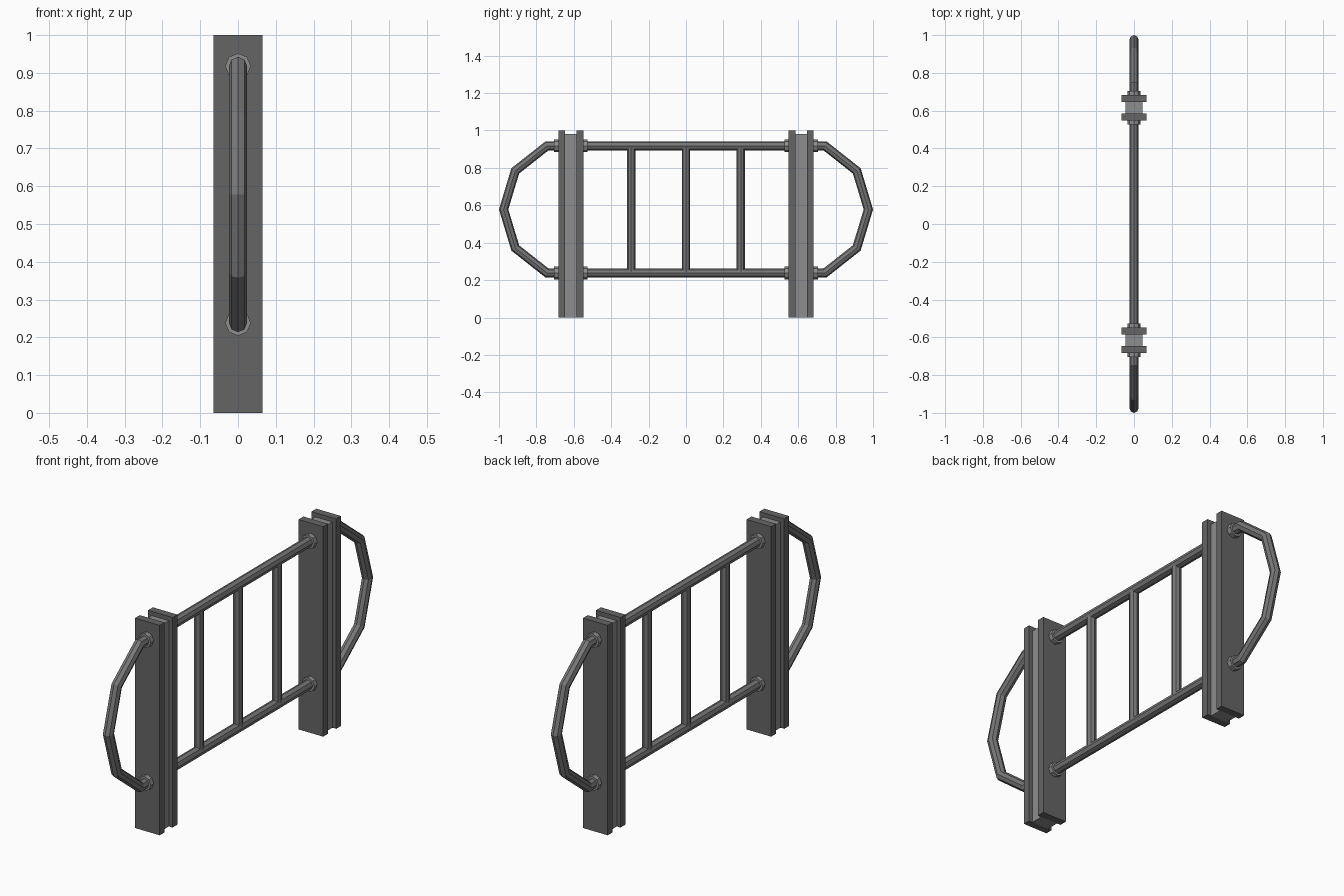
import bpy, bmesh, math
from mathutils import Vector, Matrix

if "Cube" in bpy.data.objects:
    bpy.data.objects.remove(bpy.data.objects["Cube"])


def material(name, v):
    m = bpy.data.materials.new(name)
    m.diffuse_color = (v, v, v, 1)
    m.use_nodes = True
    m.node_tree.nodes["Principled BSDF"].inputs["Base Color"].default_value = m.diffuse_color
    return m


DARK = material("dark grey steel", 0.13)
TUBE = material("mid grey steel", 0.185)
LIGHT = material("light grey steel", 0.27)


def finish(bm, name, mat):
    bmesh.ops.recalc_face_normals(bm, faces=bm.faces[:])
    me = bpy.data.meshes.new(name)
    bm.to_mesh(me)
    bm.free()
    me.materials.append(mat)
    ob = bpy.data.objects.new(name, me)
    bpy.context.collection.objects.link(ob)
    return ob


def box(name, mat, lo, hi):
    lo, hi = Vector(lo), Vector(hi)
    bm = bmesh.new()
    bmesh.ops.create_cube(bm, size=1, matrix=Matrix.Translation((lo + hi) / 2)
                          @ Matrix.Diagonal((*(hi - lo), 1)))
    return finish(bm, name, mat)


def rod(name, mat, a, b, r, sides=8):
    a, b = Vector(a), Vector(b)
    bm = bmesh.new()
    rot = Matrix.Rotation(math.pi / 2, 4, 'X') if abs((b - a).y) > 1e-6 else Matrix()
    bmesh.ops.create_cone(bm, cap_ends=True, segments=sides, radius1=r, radius2=r,
                          depth=(b - a).length,
                          matrix=Matrix.Translation((a + b) / 2) @ rot)
    return finish(bm, name, mat)


def loop_tube(name, mat, pts, r, sides=8):
    """Mitred tube around a closed path in the y-z plane."""
    bm = bmesh.new()
    rings, n = [], len(pts)
    for i in range(n):
        p = Vector((0, *pts[i]))
        d0 = (p - Vector((0, *pts[i - 1]))).normalized()
        d1 = (Vector((0, *pts[(i + 1) % n])) - p).normalized()
        t = (d0 + d1).normalized()
        side = Vector((0, -t.z, t.y)) / t.dot(d1)
        rings.append([bm.verts.new(p + r * (Vector((1, 0, 0)) * math.cos(a) + side * math.sin(a)))
                      for a in (2 * math.pi * k / sides for k in range(sides))])
    for i in range(n):
        a, b = rings[i], rings[(i + 1) % n]
        for k in range(sides):
            j = (k + 1) % sides
            bm.faces.new((a[k], a[j], b[j], b[k]))
    return finish(bm, name, mat)


TOP, BOTTOM = 0.918, 0.238

# continuous rail with faceted rounded ends
half = [(0.743, BOTTOM), (0.913, 0.372), (0.975, 0.578), (0.913, 0.784), (0.743, TOP)]
loop_tube("rail_loop", TUBE, half + [(-y, z) for y, z in reversed(half)], 0.024)

# upright bars between the rails
for i, y in enumerate((-0.293, 0, 0.293)):
    rod(f"upright_bar_{i}", TUBE, (0, y, BOTTOM), (0, y, TOP), 0.022)

# I-beam posts with collars where the rails pass through
for tag, s in (("front", -1), ("back", 1)):
    for part, y0, y1 in (("inner", 0.548, 0.585), ("outer", 0.646, 0.682)):
        a, b = sorted((s * y0, s * y1))
        box(f"{tag}_post_{part}_flange", DARK, (-0.065, a, 0), (0.065, b, 1))
    a, b = sorted((s * 0.585, s * 0.646))
    box(f"{tag}_post_web", LIGHT, (-0.045, a, 0), (0.045, b, 0.98))
    for level, z in (("top", TOP), ("bottom", BOTTOM)):
        rod(f"{tag}_{level}_collar", LIGHT, (0, s * 0.527, z), (0, s * 0.705, z), 0.034)
